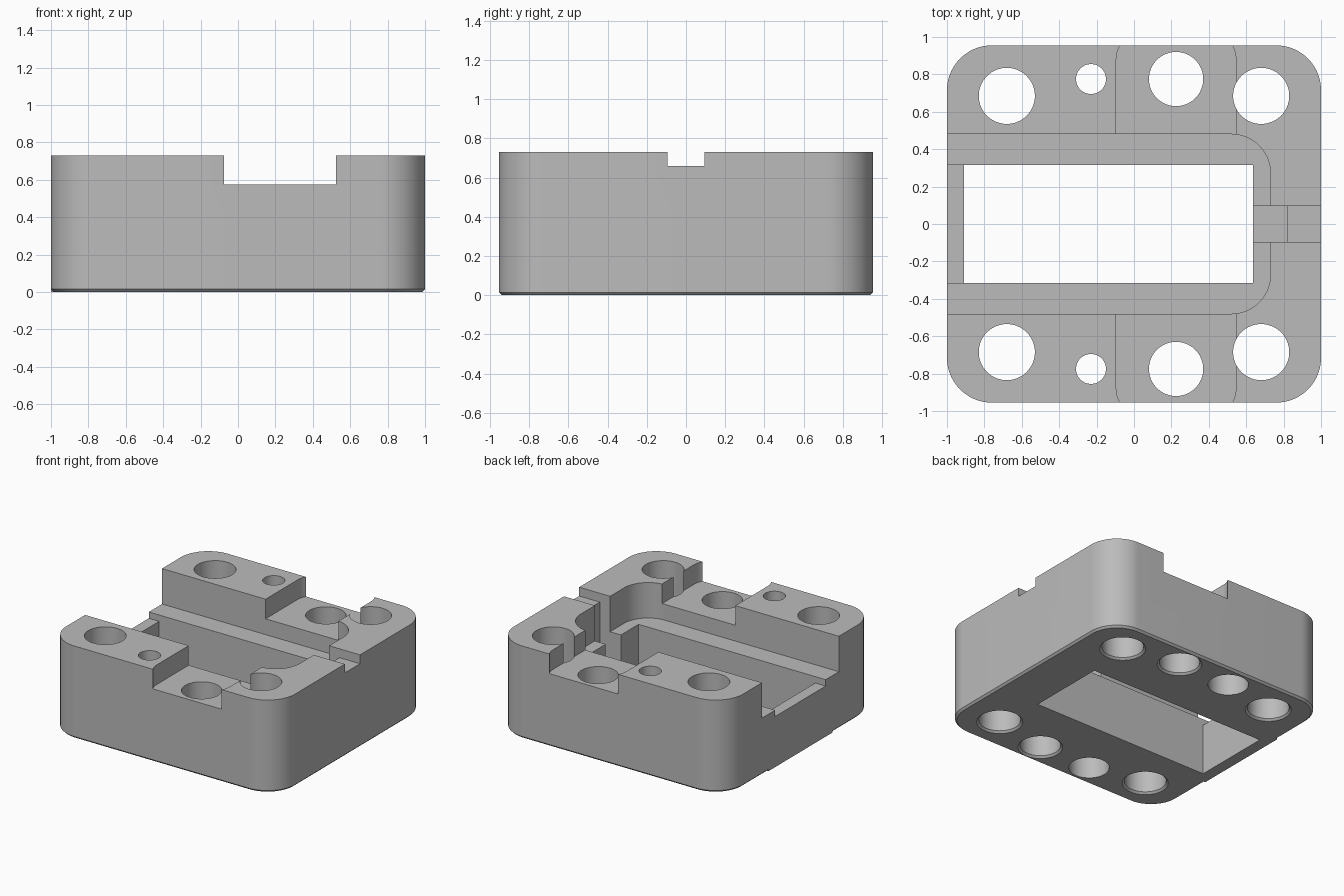
import bpy, bmesh, math

cube = bpy.data.objects.get("Cube")
if cube:
    bpy.data.objects.remove(cube, do_unlink=True)

TOP, LEDGE, LIP = 0.73, 0.45, 0.40
HALF_Y = 0.955
CHAMFER = 0.015

grey = bpy.data.materials.new("light_grey")
grey.use_nodes = True
colour = (0.5, 0.5, 0.5, 1)
grey.diffuse_color = colour
grey.node_tree.nodes["Principled BSDF"].inputs["Base Color"].default_value = colour


def rounded(x0, x1, y0, y1, r, steps=20):
    """Counter-clockwise outline of a rounded rectangle."""
    if r == 0:
        return [(x0, y0), (x1, y0), (x1, y1), (x0, y1)]
    pts = []
    corners = [(x0 + r, y0 + r), (x1 - r, y0 + r), (x1 - r, y1 - r), (x0 + r, y1 - r)]
    for i, (cx, cy) in enumerate(corners):
        for k in range(steps + 1):
            a = math.pi * (1 + i / 2 + k / steps / 2)
            pts.append((cx + r * math.cos(a), cy + r * math.sin(a)))
    return pts


def circle(cx, cy, r, n=64):
    return [(cx + r * math.cos(math.tau * i / n), cy + r * math.sin(math.tau * i / n))
            for i in range(n)]


def loft(name, layers):
    """Closed solid through (outline, height) layers of equal point count."""
    bm = bmesh.new()
    rings = [[bm.verts.new((x, y, z)) for x, y in outline] for outline, z in layers]
    bm.faces.new(rings[0][::-1])
    bm.faces.new(rings[-1])
    n = len(rings[0])
    for low, high in zip(rings, rings[1:]):
        for i in range(n):
            j = (i + 1) % n
            bm.faces.new((low[i], low[j], high[j], high[i]))
    mesh = bpy.data.meshes.new(name)
    bm.to_mesh(mesh)
    bm.free()
    mesh.materials.append(grey)
    ob = bpy.data.objects.new(name, mesh)
    bpy.context.collection.objects.link(ob)
    return ob


def combine(body, tool, operation="DIFFERENCE"):
    mod = body.modifiers.new("combine", "BOOLEAN")
    mod.operation = operation
    mod.solver = "EXACT"
    mod.object = tool
    bpy.context.view_layer.objects.active = body
    bpy.ops.object.modifier_apply(modifier=mod.name)
    bpy.data.objects.remove(tool, do_unlink=True)


def cut(outline, z0, z1=1.0):
    combine(body, loft("cutter", [(outline, z0), (outline, z1)]))


# Main block with rounded corners and a chamfered foot
c = CHAMFER
outer = rounded(-1, 1, -HALF_Y, HALF_Y, 0.24)
foot = rounded(-1 + c, 1 - c, -HALF_Y + c, HALF_Y - c, 0.24 - c)
body = loft("mounting_block", [(foot, 0), (outer, c), (outer, TOP)])

# Square foot edge below the open end
sill = rounded(-1, -0.95, -0.4, 0.4, 0)
combine(body, loft("sill", [(sill, 0), (sill, 0.05)]), "UNION")

# Tray open to one end, central window and lowered end lip
cut(rounded(-1.5, 0.73, -0.48, 0.48, 0.21), LEDGE)
cut(rounded(-0.91, 0.635, -0.315, 0.315, 0), -0.2)
cut(rounded(-1.2, -0.8, -0.315, 0.315, 0), LIP)

# Cable channel: deep inner groove, shallow outer notch
cut(rounded(0.5, 0.82, -0.095, 0.095, 0), 0.2)
cut(rounded(0.7, 1.2, -0.095, 0.095, 0), 0.66)

for side in (-1, 1):
    # Cross slot, narrowing slightly at the outer face
    y0, y1 = sorted((side * 0.1, side * 1.03))
    cut(rounded(-0.095, 0.545, y0, y1, 0.15), 0.575)

    # Through holes with chamfered lower rims
    for x, y, r in ((-0.68, 0.685, 0.15), (0.68, 0.685, 0.15), (0.225, 0.775, 0.145)):
        wide, bore = circle(x, side * y, r + c), circle(x, side * y, r)
        combine(body, loft("bore", [(wide, -0.1), (wide, 0), (bore, c), (bore, 1)]))

    # Small screw hole, counterbored from below
    cut(circle(-0.23, side * 0.775, 0.08), -0.1)
    cut(circle(-0.23, side * 0.775, 0.145), -0.1, 0.45)

bpy.ops.object.select_all(action="DESELECT")
body.select_set(True)
bpy.context.view_layer.objects.active = body
bpy.ops.object.shade_smooth_by_angle(angle=math.radians(30))
